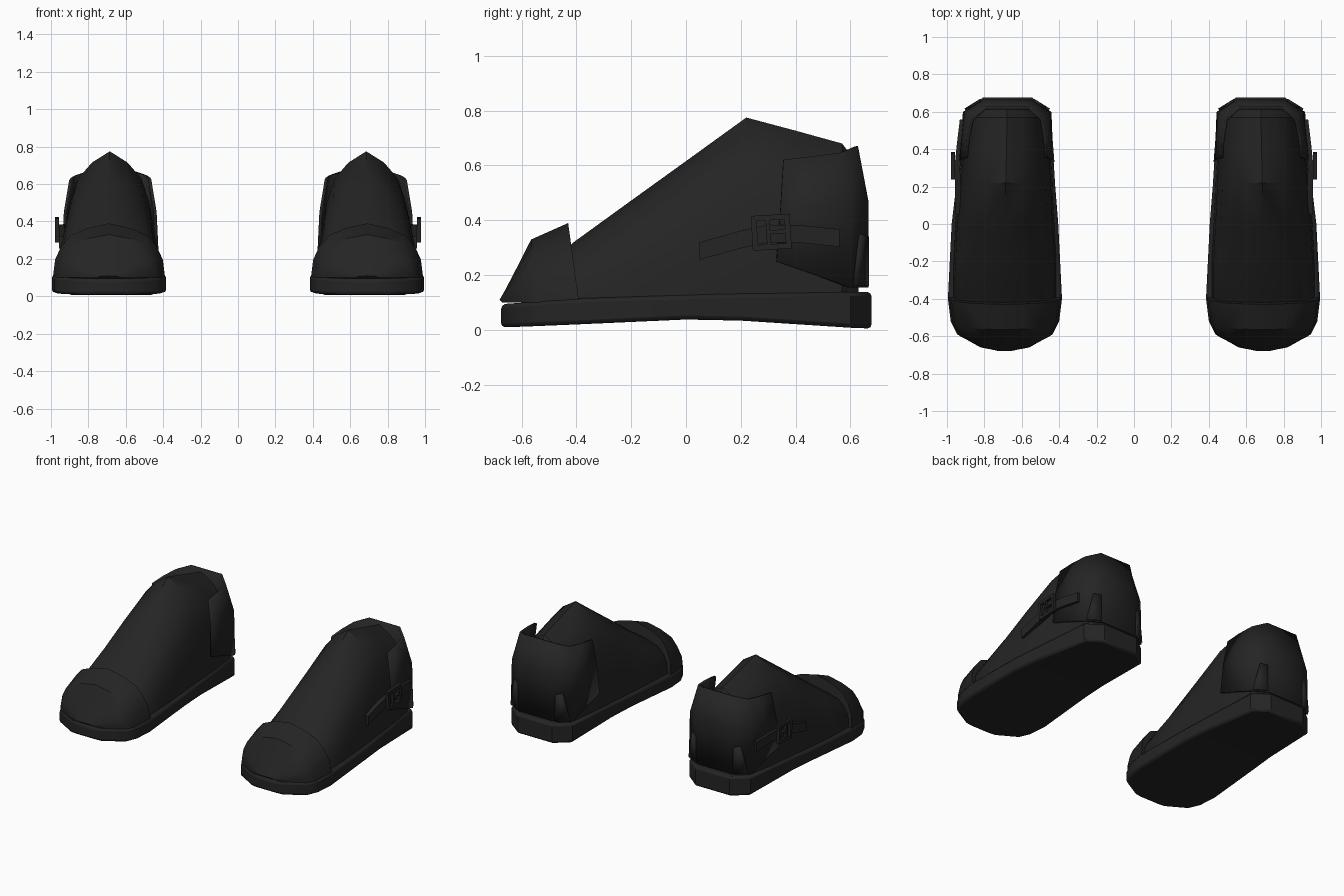
import bpy
import bmesh
from mathutils import Matrix, Vector

if "Cube" in bpy.data.objects:
    bpy.data.objects.remove(bpy.data.objects["Cube"], do_unlink=True)

black = bpy.data.materials.new("black_leather")
black.use_nodes = True
COLOUR = (0.018, 0.018, 0.018, 1)
black.diffuse_color = COLOUR
bsdf = black.node_tree.nodes["Principled BSDF"]
bsdf.inputs["Base Color"].default_value = COLOUR
bsdf.inputs["Roughness"].default_value = 0.7

# Cross-section of the foot: (half width fraction, height fraction)
ARCH = [(1, 0), (.96, .33), (.85, .58), (.68, .78), (.38, .91), (0, 1)]
ARCH += [(-w, h) for w, h in reversed(ARCH[:-1])]


def centre(y):
    return .69 - .012 * max(0, y) / .6


def finish(name, bm, angle=35, thickness=0, bevel=0):
    """Turn a bmesh into a part of the pair, mirrored to the other shoe."""
    bmesh.ops.recalc_face_normals(bm, faces=bm.faces)
    mesh = bpy.data.meshes.new(name)
    bm.to_mesh(mesh)
    bm.free()
    mesh.materials.append(black)
    ob = bpy.data.objects.new(name, mesh)
    bpy.context.collection.objects.link(ob)
    bpy.ops.object.select_all(action='DESELECT')
    ob.select_set(True)
    bpy.context.view_layer.objects.active = ob
    bpy.ops.object.shade_smooth_by_angle(angle=angle * 3.14159 / 180)
    if thickness:
        mod = ob.modifiers.new("Thickness", 'SOLIDIFY')
        mod.thickness = thickness
        mod.offset = 0
    if bevel:
        mod = ob.modifiers.new("Bevel", 'BEVEL')
        mod.width = bevel
        mod.segments = 2
        mod.limit_method = 'ANGLE'
        mod.angle_limit = .87
    mod = ob.modifiers.new("Pair", 'MIRROR')
    mod.use_mirror_merge = False
    return ob


def loft(rings, closed=True):
    """Skin a list of point rings; closed rings also get end caps."""
    bm = bmesh.new()
    rows = [[bm.verts.new(p) for p in ring] for ring in rings]
    n = len(rows[0])
    for a, b in zip(rows, rows[1:]):
        for i in range(n if closed else n - 1):
            j = (i + 1) % n
            bm.faces.new((a[i], a[j], b[j], b[i]))
    if closed:
        bm.faces.new(rows[0])
        bm.faces.new(rows[-1])
    return bm


def arch_ring(y_base, y_top, half, z_base, z_top):
    return [(centre(y_base) + w * half,
             y_base + (y_top - y_base) * h,
             z_base + (z_top - z_base) * h) for w, h in ARCH]


# Sole: y, half width, bottom, top
sole = [(-.675, .05, .01, .09), (-.66, .13, .01, .095), (-.59, .255, .012, .1),
        (-.52, .29, .015, .107), (-.4, .305, .02, .115), (0, .285, .038, .127),
        (.2, .265, .034, .133), (.6, .232, .008, .138), (.677, .13, .005, .138)]
finish("sole", loft([[(centre(y) - w, y, a), (centre(y) + w, y, a),
                      (centre(y) + w, y, b), (centre(y) - w, y, b)]
                     for y, w, a, b in sole]), bevel=.018)

# Upper: y, half width, top
upper = [(-.55, .2, .2), (-.41, .275, .32), (-.2, .275, .472), (0, .265, .616),
         (.22, .25, .775), (.4, .235, .727), (.57, .215, .68), (.63, .15, .6)]
finish("upper", loft([arch_ring(y, y, w, .11, top) for y, w, top in upper]))

# Toe cap: base y, top y, half width, top
cap = [(-.39, -.43, .3, .39), (-.53, -.565, .28, .33), (-.59, -.62, .25, .222),
       (-.655, -.66, .135, .145), (-.67, -.68, .06, .11)]
finish("toe_cap", loft([arch_ring(a, b, w, .1, top) for a, b, w, top in cap]))

# Heel counter: wraps the back, leaning inwards at the top
bottom = [(.25, .33, .25), (.237, .46, .205), (.23, .595, .155), (.125, .658, .155)]
middle = [(.24, .345, .45), (.232, .47, .45), (.222, .595, .46), (.125, .658, .47)]
rim = [(.212, .355, .62), (.205, .46, .632), (.185, .56, .645), (.115, .62, .67)]


def wrap(row):
    right = [(centre(y) + w, y, z) for w, y, z in row]
    left = [(centre(y) - w, y, z) for w, y, z in reversed(row)]
    return right + left


finish("heel_counter", loft([wrap(r) for r in (bottom, middle, rim)], closed=False),
       angle=50, thickness=.016)

# Small wedge panels on both rear corners of the heel
bm = bmesh.new()
for side in (-1, 1):
    bm.faces.new([bm.verts.new((centre(.6) + side * w, y, z)) for w, y, z in
                  ((.225, .612, .16), (.14, .662, .16), (.145, .662, .34),
                   (.185, .634, .35))])
finish("heel_wedges", bm, thickness=.012)

# Strap along the outer side: y, x, middle height
strap = [(.05, .943, .288), (.2, .941, .33), (.3, .945, .352),
         (.42, .933, .35), (.56, .916, .335)]
finish("strap", loft([[(x - .015, y, z - .032), (x + .015, y, z - .032),
                       (x + .015, y, z + .032), (x - .015, y, z + .032)]
                      for y, x, z in strap]))

# Buckle: frame, centre bar and prong
bm = bmesh.new()
bars = [(.25, .355, .02, .12), (.372, .36, .02, .12), (.311, .41, .14, .02),
        (.311, .303, .14, .02), (.3, .355, .014, .1), (.335, .357, .075, .014)]
tilt = Matrix.Translation((.968, .311, .357)) @ Matrix.Rotation(.06, 4, 'X')
for y, z, length, height in bars:
    place = Matrix.Translation(Vector((0, y - .311, z - .357)))
    size = Matrix.Diagonal((.02, length, height, 1))
    bmesh.ops.create_cube(bm, size=1, matrix=tilt @ place @ size)
finish("buckle", bm)
